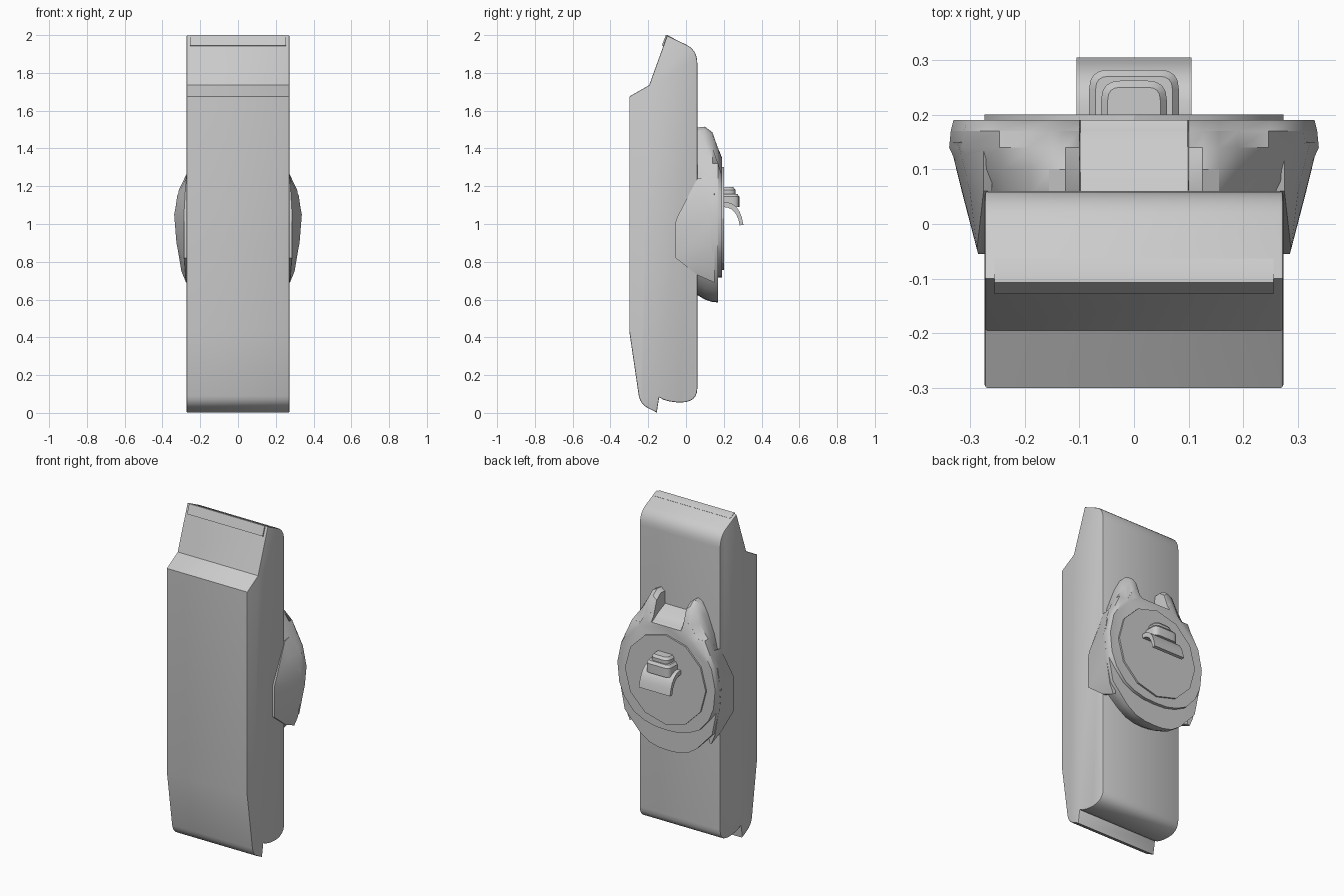
import bpy, bmesh, math
from mathutils import Vector

if "Cube" in bpy.data.objects:
    bpy.data.objects.remove(bpy.data.objects["Cube"])


def finish(name, bm, angle=30):
    bmesh.ops.recalc_face_normals(bm, faces=bm.faces[:])
    me = bpy.data.meshes.new(name)
    bm.to_mesh(me)
    bm.free()
    ob = bpy.data.objects.new(name, me)
    bpy.context.collection.objects.link(ob)
    bpy.ops.object.select_all(action='DESELECT')
    ob.select_set(True)
    bpy.context.view_layer.objects.active = ob
    bpy.ops.object.shade_smooth_by_angle(angle=math.radians(angle))
    return ob


def loft(name, rings, angle=30):
    """Skin a list of equal-length closed rings and cap both ends."""
    bm = bmesh.new()
    vs = [[bm.verts.new(p) for p in r] for r in rings]
    n = len(vs[0])
    for a, b in zip(vs, vs[1:]):
        for i in range(n):
            j = (i + 1) % n
            bm.faces.new((a[i], a[j], b[j], b[i]))
    bm.faces.new(vs[0])
    bm.faces.new(vs[-1][::-1])
    return finish(name, bm, angle)


def prism(name, prof, w, bev=0.0):
    """Extrude a (y, z) profile across x from -w to w, narrowing the ends by a bevel."""
    bm = bmesh.new()
    a = [bm.verts.new((-w, y, z)) for y, z in prof]
    f = bm.faces.new(a)
    out = bmesh.ops.extrude_face_region(bm, geom=[f])
    for v in out['geom']:
        if isinstance(v, bmesh.types.BMVert):
            v.co.x = w
    if bev:
        ends = [e for e in bm.edges if abs(e.verts[0].co.x - e.verts[1].co.x) < 1e-5]
        bmesh.ops.bevel(bm, geom=ends, offset=bev, segments=2, profile=0.5, affect='EDGES')
    return finish(name, bm)


def arc(p0, c, p1, n=6):
    """Rounded corner from p0 to p1 with control point c."""
    p0, c, p1 = Vector(p0), Vector(c), Vector(p1)
    return [tuple(p0 * (1 - t) ** 2 + c * 2 * t * (1 - t) + p1 * t * t)
            for t in [i / n for i in range(n + 1)]]


# Main body: side profile
body = [(-0.30, 0.43), (-0.30, 1.675), (-0.195, 1.735), (-0.10, 1.998)]
body += arc((0.0, 1.95), (0.06, 1.922), (0.06, 1.85))
body += arc((0.06, 0.13), (0.06, 0.055), (-0.03, 0.055))
body += arc((-0.05, 0.056), (-0.11, 0.06), (-0.142, 0.082), 3)
body += [(-0.155, 0.002)]
body += arc((-0.20, 0.025), (-0.242, 0.045), (-0.25, 0.09), 4)
prism("body", body, 0.273, 0.006)

# Raised strip on the top edge
prism("top_strip", [(-0.128, 1.945), (-0.107, 2.0), (-0.098, 2.0), (-0.063, 1.982),
                    (-0.075, 1.965), (-0.115, 1.94)], 0.255)


# Holder: half outlines (x, z) at growing depth, mirrored into rings
def half(horn, notch, wide, foot, low):
    return [(0, notch), (0.098, notch), (0.1, horn - 0.02), (0.125, horn), (0.155, horn - 0.015),
            (0.19, horn - 0.08), (0.235 + (wide - .3) * .3, 1.32), (wide - 0.025, 1.18),
            (wide, 1.05), (wide - 0.012, 0.9), (wide - 0.04, max(0.76, low + .06)),
            (foot + 0.06, low + 0.06), (foot, low + 0.02), (foot * 0.5, low + 0.004), (0, low)]


def ring(y, h):
    return [(x, y, z) for x, z in h] + [(-x, y, z) for x, z in h[-2:0:-1]]


flat = half(1.40, 1.36, 0.335, 0.13, 0.585)
# plate outline: rounded, with the foot stepped up behind the disc
plate = [(0, 1.35), (0.098, 1.35), (0.1, 1.352), (0.125, 1.345), (0.155, 1.33), (0.19, 1.30),
         (0.25, 1.26), (0.305, 1.17), (0.33, 1.05), (0.318, 0.93), (0.285, 0.85),
         (0.22, 0.775), (0.15, 0.74), (0.08, 0.722), (0, 0.718)]
step = flat[:10] + [(x, z) for x, z in plate[10:]]
loft("holder", [ring(0.05, half(1.51, 1.42, 0.29, 0.11, 0.63)),
                ring(0.10, half(1.515, 1.40, 0.32, 0.12, 0.60)),
                ring(0.14, half(1.485, 1.38, 0.338, 0.13, 0.587)),
                ring(0.17, flat), ring(0.1705, step), ring(0.19, plate)], 35)

# Side wings gripping the body: convex hulls
for s, name in ((1, "right_wing"), (-1, "left_wing")):
    bm = bmesh.new()
    outer = [(0.285, -0.055, 0.82), (0.285, -0.055, 1.01), (0.287, -0.045, 1.04),
             (0.275, 0.06, 1.24), (0.30, 0.06, 1.15), (0.315, 0.06, 1.0), (0.30, 0.06, 0.8),
             (0.278, 0.06, 0.73), (0.337, 0.15, 1.04), (0.322, 0.15, 1.15), (0.325, 0.15, 0.9),
             (0.30, 0.15, 0.75), (0.275, 0.15, 0.69), (0.275, 0.14, 1.255)]
    inner = [(0.268, -0.055, 0.82), (0.268, -0.055, 1.01), (0.26, 0.15, 1.25), (0.26, 0.15, 0.70),
             (0.26, 0.06, 1.23), (0.26, 0.06, 0.73)]
    for x, y, z in outer + inner:
        bm.verts.new((s * x, y, z))
    hull = bmesh.ops.convex_hull(bm, input=bm.verts[:])
    loose = [v for v in bm.verts if not v.link_faces]
    bmesh.ops.delete(bm, geom=loose, context='VERTS')
    finish(name, bm, 35)


# Swivel disc: twelve sides
def disc(r, y):
    return [(r * math.cos(a), y, 1.03 + r * math.sin(a))
            for a in [math.tau * i / 12 for i in range(12)]]


loft("swivel_disc", [disc(0.273, 0.18), disc(0.273, 0.20)])

# Belt hook: curved strip
top = arc((0.195, 1.115), (0.285, 1.125), (0.304, 0.995), 6)
under = arc((0.284, 0.993), (0.27, 1.09), (0.195, 1.09), 6)
prism("hook", top + under, 0.105)

# Release tab above the hook: rounded block with a smaller raised top
for name, w, d, z0, z1 in (("tab", 0.082, 0.282, 1.09, 1.16), ("tab_top", 0.06, 0.262, 1.15, 1.195)):
    def tab_ring(z, k):
        h = [(w - k, 0.19)] + arc((w - k, d - 0.035), (w - k, d - k), (w - 0.035, d - k), 4)
        return [(x, y, z) for x, y in h] + [(-x, y, z) for x, y in h[::-1]]
    loft(name, [tab_ring(z0, 0), tab_ring(z1 - 0.015, 0), tab_ring(z1, 0.012)])
